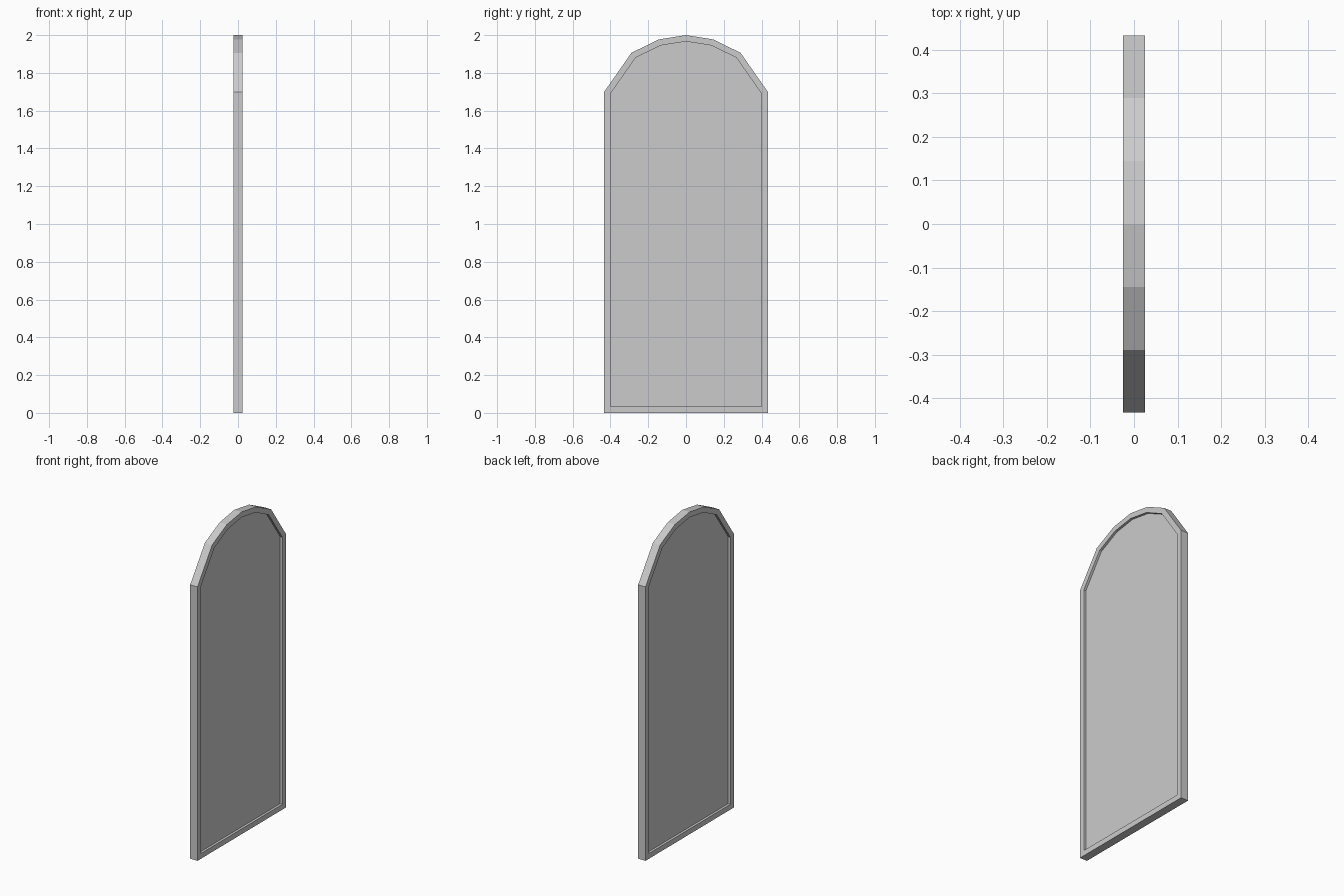
import bpy, bmesh
from mathutils import Vector

if "Cube" in bpy.data.objects:
    bpy.data.objects.remove(bpy.data.objects["Cube"])

HALF_T = 0.025    # half thickness in x
RIM = 0.033       # frame width
RECESS = 0.015    # depth of the panel below the frame on each side

# Half outline of the arch (y, z), mirrored to a closed profile
half = [(0.433, 0.0), (0.433, 1.70), (0.289, 1.906), (0.145, 1.977)]
profile = half + [(0.0, 2.0)] + [(-y, z) for y, z in reversed(half)]

# Solid arched slab
bm = bmesh.new()
base = bm.faces.new([bm.verts.new((-HALF_T, y, z)) for y, z in profile])
ext = bmesh.ops.extrude_face_region(bm, geom=[base], use_keep_orig=True)
verts = [g for g in ext["geom"] if isinstance(g, bmesh.types.BMVert)]
bmesh.ops.translate(bm, verts=verts, vec=Vector((2 * HALF_T, 0, 0)))
bmesh.ops.recalc_face_normals(bm, faces=bm.faces[:])

# Raised rim and sunken panel on both broad sides
bm.normal_update()
broad = [f for f in bm.faces if abs(f.normal.x) > 0.9]
bmesh.ops.inset_individual(bm, faces=broad, thickness=RIM, use_even_offset=True)
bmesh.ops.inset_individual(bm, faces=broad, thickness=0.0, depth=0.0)
for f in broad:
    side = 1 if f.calc_center_median().x > 0 else -1
    for v in f.verts:
        v.co.x = side * (HALF_T - RECESS)
bmesh.ops.recalc_face_normals(bm, faces=bm.faces[:])

mesh = bpy.data.meshes.new("arched_panel")
bm.to_mesh(mesh)
bm.free()
bpy.context.collection.objects.link(bpy.data.objects.new("arched_panel", mesh))
